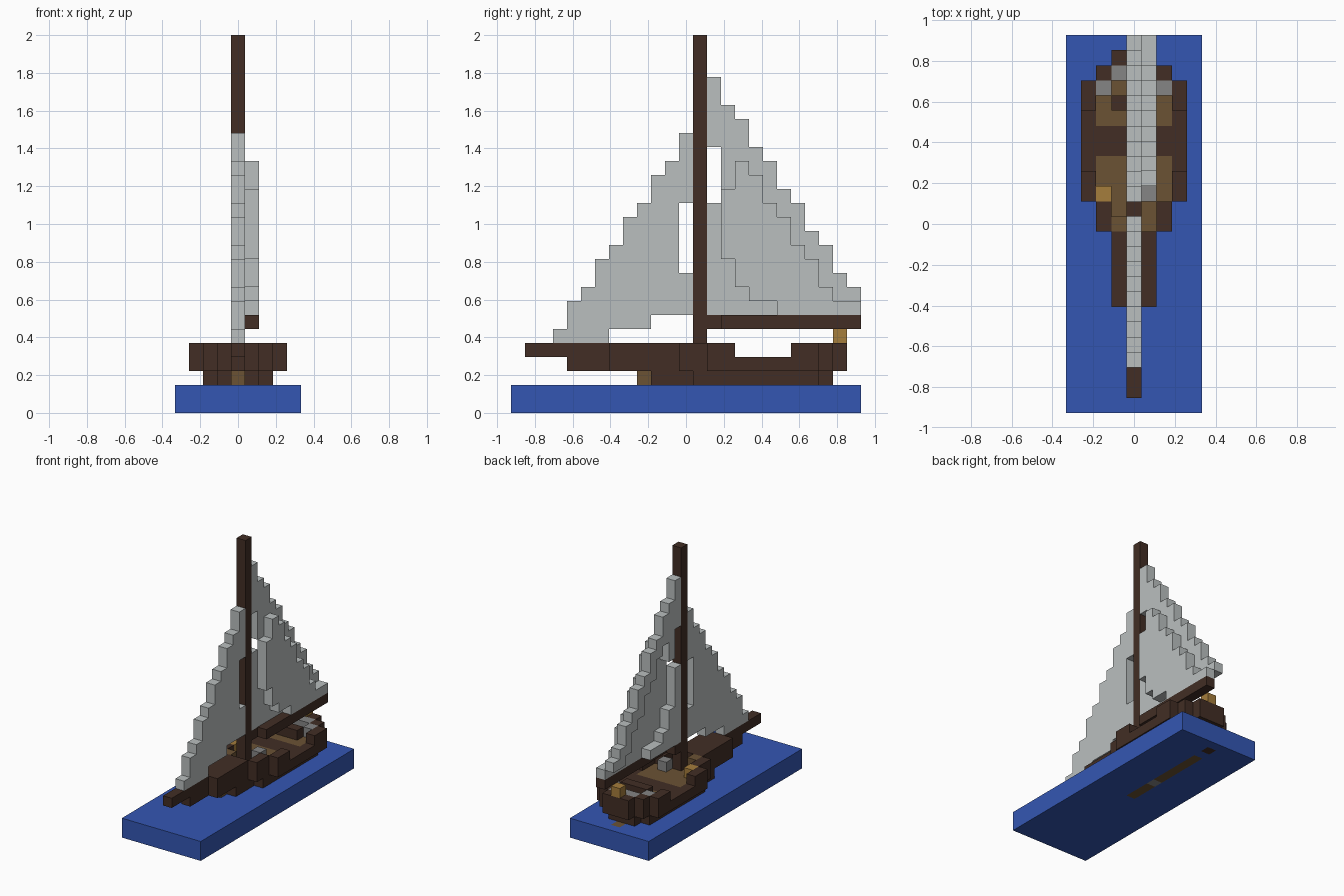
import bpy
import bmesh
from mathutils import Vector

U = 2 / 27  # edge of one building block

cube = bpy.data.objects.get("Cube")
if cube:
    bpy.data.objects.remove(cube)


def material(name, r, g, b):
    m = bpy.data.materials.new(name)
    m.use_nodes = True
    m.diffuse_color = (r, g, b, 1)
    m.node_tree.nodes["Principled BSDF"].inputs["Base Color"].default_value = (r, g, b, 1)
    return m


BLUE = material("sea blue", .034, .094, .45)
DARK = material("dark wood", .054, .027, .018)
BROWN = material("deck wood", .147, .084, .034)
GOLD = material("golden wood", .376, .205, .045)
GREY = material("stone grey", .235, .235, .235)
SAIL = material("sail cloth", .49, .52, .52)

# Blocks: x runs from -4 to 4, y from 0 (bow) to 24 (stern), z upward from 0
parts = {}
owner = {}


def box(xs, ys, zs):
    """All blocks in three inclusive ranges."""
    return {(x, y, z)
            for x in range(xs[0], xs[1] + 1)
            for y in range(ys[0], ys[1] + 1)
            for z in range(zs[0], zs[1] + 1)}


def column(x, y, bottom, top):
    return box((x, x), (y, y), (bottom, top - 1))


def part(name, mat, cells):
    """Claim the blocks that no earlier part has taken."""
    free = {c for c in cells if c not in owner}
    owner.update((c, name) for c in free)
    parts[name] = (mat, free)


def build(name, mat, cells):
    """Make one mesh of the outer faces of a part's blocks."""
    bm = bmesh.new()
    for c in cells:
        centre = Vector((c[0], c[1] - 12, c[2] + .5))
        for axis in range(3):
            for sign in (-1, 1):
                n = Vector((0, 0, 0))
                n[axis] = sign
                beside = tuple(int(c[k] + n[k]) for k in range(3))
                if beside in owner:
                    continue
                s = Vector((0, 0, 0))
                s[(axis + 1) % 3] = .5
                t = n.cross(s)
                mid = centre + n * .5
                corners = (mid - s - t, mid + s - t, mid + s + t, mid - s + t)
                bm.faces.new([bm.verts.new(p * U) for p in corners])
    bmesh.ops.remove_doubles(bm, verts=bm.verts, dist=U / 100)
    mesh = bpy.data.meshes.new(name)
    bm.to_mesh(mesh)
    bm.free()
    mesh.materials.append(mat)
    bpy.context.collection.objects.link(bpy.data.objects.new(name, mesh))


# Mast
part("mast", DARK, box((0, 0), (13, 13), (3, 26)))

# Keel and rudder, sunk into the water
part("ballast", GREY, box((0, 0), (15, 15), (0, 0)))
part("keel", BROWN, box((0, 0), (12, 21), (0, 0)) | box((0, 0), (9, 9), (2, 2)))
part("rudder", DARK, box((0, 0), (23, 23), (0, 0)))
part("rudder_post", BROWN, box((0, 0), (23, 23), (1, 1)))
part("water", BLUE, box((-4, 4), (0, 24), (0, 1)))


# Hull: bottom, foredeck, bowsprit and the gunwale ring
def half_width(y):
    if y in (12, 13, 22):
        return 2
    return 3 if 14 <= y <= 21 else 1


hull = box((-1, 1), (10, 22), (2, 2)) | box((-2, 2), (13, 21), (2, 2))
hull |= box((0, 0), (1, 11), (4, 4)) | box((0, 0), (4, 11), (3, 3))
hull |= box((-1, 1), (7, 11), (3, 4)) | box((-1, 1), (23, 23), (3, 4))
for y in range(12, 23):
    top = 3 if 16 <= y <= 19 else 4
    for side in (-1, 1):
        x = side * half_width(y)
        hull |= box((x, x), (y, y), (3, top))
part("hull", DARK, hull)

# Fittings inside the hull
part("thwart", DARK, box((-2, 2), (17, 18), (3, 3)))
part("deck", BROWN, box((-2, 2), (14, 21), (3, 3)) | box((-1, 1), (12, 22), (3, 3)))
part("deck_step", BROWN, box((-1, -1), (12, 12), (4, 4)))
part("stern_bench", DARK, box((-1, 1), (20, 20), (4, 4)))
part("stern_seat", GREY, box((-1, 1), (22, 22), (4, 4))
     | box((-2, -2), (21, 21), (4, 4)) | box((2, 2), (21, 21), (4, 4)))
part("winch", GREY, box((1, 1), (14, 14), (4, 4)))
part("crate", GOLD, box((-2, -2), (14, 14), (4, 4)))
part("stern_lamp", GOLD, box((0, 0), (23, 23), (5, 5)))

# Boom
part("boom", DARK, box((0, 0), (14, 14), (6, 6)) | box((1, 1), (15, 24), (6, 6)))

# Foresail: stepped columns with an opening by the mast
jib = set()
for y, top in enumerate((6, 8, 9, 11, 12, 14, 15, 17, 18, 20), 3):
    jib |= column(0, y, 5 if y < 7 else 6 if y < 10 else 7, top)
part("foresail", SAIL, jib - column(0, 12, 10, 15))

# Mainsail: a rim on the centre line and a belly one block to the side
belly = set()
spans = ((11, 16), (9, 18), (8, 17), (8, 15), (7, 14),
         (7, 12), (7, 11), (7, 9), (7, 8), (7, 8))
for y, (bottom, top) in enumerate(spans, 15):
    belly |= column(1, y, bottom, top)
rim = set()
for y, top in enumerate((24, 22, 21, 19, 18, 16, 15, 13, 12, 10, 9), 14):
    rim |= column(0, y, 7, top)
rim -= column(0, 14, 15, 19) | {(0, y, z) for x, y, z in belly}
part("mainsail", SAIL, rim | belly)

for name, (mat, cells) in parts.items():
    build(name, mat, cells)
